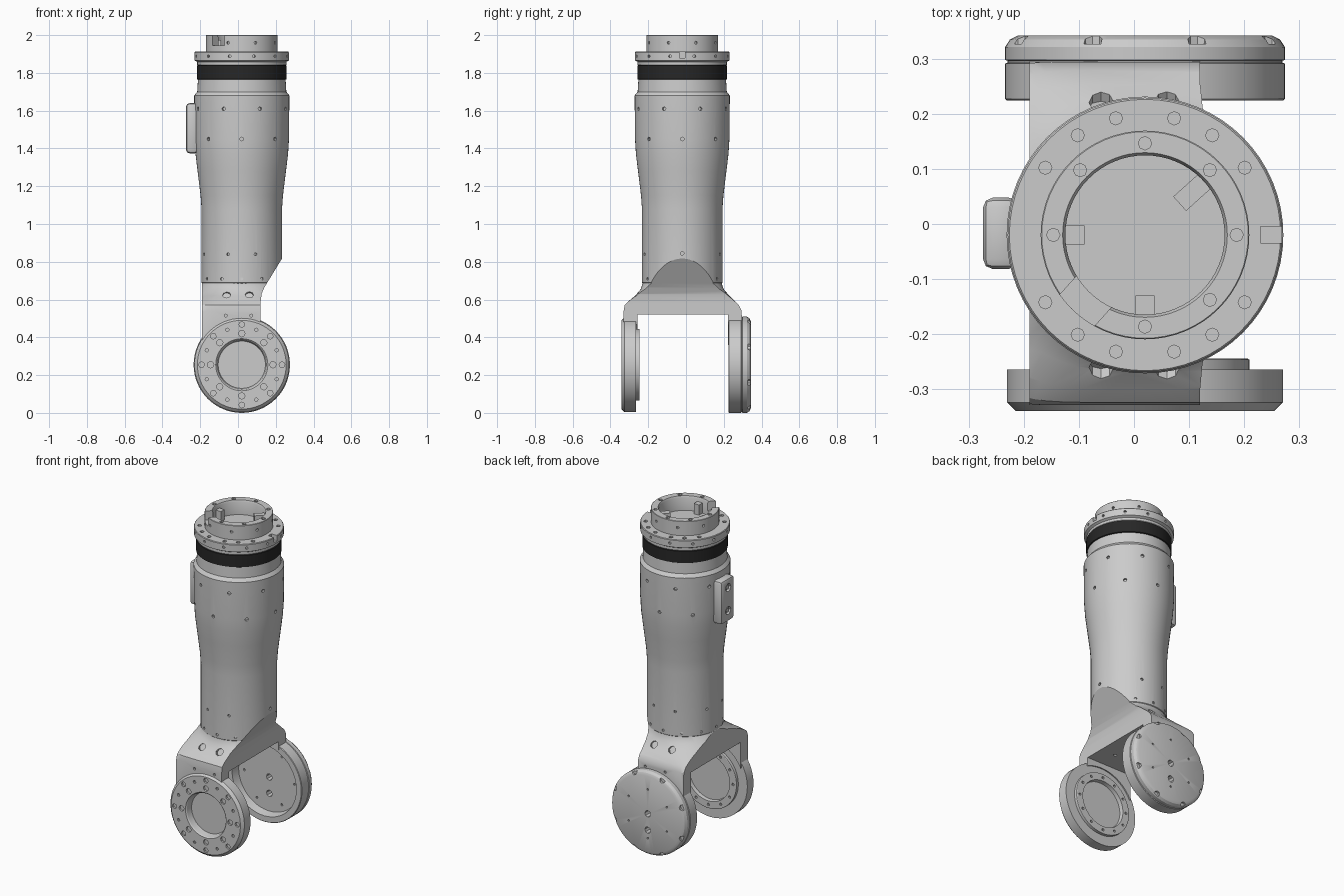
import bpy, bmesh
from math import sin, cos, pi, radians
from mathutils import Vector, Matrix

if "Cube" in bpy.data.objects:
    bpy.data.objects.remove(bpy.data.objects["Cube"])

CX, CY, CZ = 0.02, -0.02, 0.255   # body axis (x, y) and height of the fork hub axis


def make(name, bm):
    bmesh.ops.remove_doubles(bm, verts=bm.verts, dist=1e-5)
    bmesh.ops.recalc_face_normals(bm, faces=bm.faces)
    me = bpy.data.meshes.new(name)
    bm.to_mesh(me)
    bm.free()
    ob = bpy.data.objects.new(name, me)
    bpy.context.collection.objects.link(ob)
    return ob


def skin(name, rings, closed=False):
    """Bridge equal-length point rings; cap the ends unless the ring stack is closed."""
    bm = bmesh.new()
    vs = [[bm.verts.new(p) for p in r] for r in rings]
    n = len(vs[0])
    pairs = list(zip(vs, vs[1:])) + ([(vs[-1], vs[0])] if closed else [])
    for a, b in pairs:
        for i in range(n):
            j = (i + 1) % n
            bm.faces.new((a[i], a[j], b[j], b[i]))
    if not closed:
        bm.faces.new(vs[0])
        bm.faces.new(vs[-1])
    return make(name, bm)


def lathe(name, prof, axis='Z', closed=False, n=64):
    ang = [2 * pi * i / n for i in range(n)]
    if axis == 'Z':
        rings = [[(CX + r * cos(t), CY + r * sin(t), h) for t in ang] for r, h in prof]
    else:
        rings = [[(CX + r * cos(t), h, CZ + r * sin(t)) for t in ang] for r, h in prof]
    return skin(name, rings, closed)


def prism(name, pts, y0, y1):
    return skin(name, [[(x, y, z) for x, z in pts] for y in (y0, y1)])


def box(name, size, loc, turn=0):
    bm = bmesh.new()
    m = Matrix.Translation(loc) @ Matrix.Rotation(turn, 4, 'Z') @ Matrix.Diagonal((*size, 1))
    bmesh.ops.create_cube(bm, size=1, matrix=m)
    return make(name, bm)


def pins(holes, depth=0.03):
    """One cutter mesh holding many short cylinders: (position, direction, radius)."""
    bm = bmesh.new()
    for p, d, r in holes:
        q = Vector(d).to_track_quat('Z', 'Y').to_matrix().to_4x4()
        bmesh.ops.create_cone(bm, cap_ends=True, segments=8, radius1=r, radius2=r,
                              depth=depth, matrix=Matrix.Translation(p) @ q)
    return make("cutter", bm)


def cut(ob, *cutters):
    bpy.context.view_layer.objects.active = ob
    for c in cutters:
        c.hide_render = True
        m = ob.modifiers.new("cut", 'BOOLEAN')
        m.operation, m.solver, m.object = 'DIFFERENCE', 'EXACT', c
        bpy.ops.object.modifier_apply(modifier=m.name)
        bpy.data.objects.remove(c)


def radial(r, z, angles, size=0.01):
    return [((CX + r * cos(radians(a)), CY + r * sin(radians(a)), z),
             (cos(radians(a)), sin(radians(a)), 0), size) for a in angles]


def axial(r, z, angles, size=0.012):
    return [((CX + r * cos(radians(a)), CY + r * sin(radians(a)), z), (0, 0, 1), size)
            for a in angles]


def hub(r, y, angles, size=0.012):
    return [((CX + r * cos(radians(a)), y, CZ + r * sin(radians(a))), (0, 1, 0), size)
            for a in angles]


def every(step, start=0):
    return [start + step * i for i in range(int(360 / step))]


# relief that removes the +x side below the body
def relief():
    return prism("cutter", [(0.25, 0.845), (0.14, 0.665), (0.125, 0.63), (0.12, 0.59),
                            (0.12, 0.2), (0.5, 0.2), (0.5, 0.845)], -0.6, 0.6)


# main sleeve
sleeve = lathe("arm_sleeve", [(0.208, 0.685), (0.213, 0.69), (0.213, 1.08), (0.218, 1.15),
                              (0.234, 1.28), (0.245, 1.37), (0.25, 1.45), (0.252, 1.68),
                              (0.242, 1.693), (0.236, 1.70), (0.232, 1.765)])
cut(sleeve, relief(), pins(radial(0.252, 1.61, every(45, 22.5)) + radial(0.25, 1.45, every(45))
    + radial(0.213, 0.71, [30 * i for i in range(2, 11)], 0.008)
    + radial(0.213, 0.84, [70, 110, 160, 200, 250, 290], 0.008) + radial(0.213, 0.845, [0])))

# dark band and upper collar
band = lathe("dark_band", [(0.23, 1.763), (0.238, 1.767), (0.238, 1.838), (0.23, 1.842)])
mat = bpy.data.materials.new("dark_rubber")
mat.diffuse_color = (0.02, 0.02, 0.02, 1)
mat.use_nodes = True
mat.node_tree.nodes["Principled BSDF"].inputs["Base Color"].default_value = mat.diffuse_color
band.data.materials.append(mat)

collar = lathe("top_flange", [(0.23, 1.838), (0.236, 1.843), (0.236, 1.858), (0.25, 1.866),
                              (0.25, 1.908), (0.247, 1.912)])
pair = [34, 56, 76, 104, 124, 146]
cut(collar, box("cutter", (0.05, 0.03, 0.06), (0.255, CY, 1.91)),
    pins(axial(0.219, 1.912, pair + [-a for a in pair])
         + radial(0.25, 1.888, every(30, 15), 0.008)))

# top coupling ring with a notch and inner lugs
ring = lathe("coupling_ring", [(0.145, 1.90), (0.19, 1.90), (0.19, 1.998), (0.188, 2.0),
                               (0.15, 2.0), (0.145, 1.99)], closed=True)
a = radians(228)
cut(ring, box("cutter", (0.09, 0.085, 0.12), (CX + 0.175 * cos(a), CY + 0.175 * sin(a), 2.005), a),
    pins(axial(0.167, 2.0, [i for i in every(45) if i != 225])
         + radial(0.19, 1.96, every(45, 22.5)[:4] + every(45, 22.5)[5:], 0.008)))
for ang, reach in ((180, 0.11), (42, 0.085), (270, 0.11)):
    t = radians(ang)
    r = (reach + 0.155) / 2
    box("ring_lug", (0.155 - reach, 0.035, 0.07), (CX + r * cos(t), CY + r * sin(t), 1.94), t)

# fork: loft from the round body to a wide block, then cut to shape
sections = [(0.72, -0.185, 0.225, -0.225, 0.185, 2), (0.69, -0.188, 0.228, -0.228, 0.188, 2),
            (0.655, -0.21, 0.25, -0.24, 0.20, 2.2), (0.62, -0.25, 0.29, -0.27, 0.23, 2.8),
            (0.595, -0.27, 0.31, -0.30, 0.255, 4), (0.57, -0.27, 0.31, -0.325, 0.28, 6),
            (0.54, -0.27, 0.31, -0.33, 0.295, 9), (0.36, -0.27, 0.31, -0.33, 0.297, 12)]


def sup(c, e):
    return (1 if c >= 0 else -1) * abs(c) ** (2 / e)


rings = []
for z, x0, x1, y0, y1, e in sections:
    rings.append([((x0 + x1) / 2 + (x1 - x0) / 2 * sup(cos(2 * pi * (i + .5) / 64), e),
                   (y0 + y1) / 2 + (y1 - y0) / 2 * sup(sin(2 * pi * (i + .5) / 64), e), z)
                  for i in range(64)])
fork = skin("fork", rings)
screws = [((x, y, 0.625), (0, s, 0.6), 0.022) for x in (-0.06, 0.06)
          for y, s in ((-0.265, -1), (0.225, 1))]
small = [((x, y, 0.515), (0, 1, 0), 0.008) for x in (-0.065, 0.07) for y in (-0.33, 0.295)]
under = [((CX + 0.12 * cos(t), CY + 0.12 * sin(t), 0.52), (0, 0, 1), 0.01)
         for t in (pi / 2, 5 * pi / 6, 7 * pi / 6, 3 * pi / 2)]
cut(fork, relief(), box("cutter", (0.3, 1, 0.8), (-0.34, 0, 0.5)),
    box("cutter", (1, 0.48, 0.4), (0, -0.0175, 0.32)),
    lathe("cutter", [(0.235, -0.5), (0.235, 0.5)], 'Y'),
    pins(screws + small + under))

# front hub: bolted face with a central recess and a raised inner ring
front = lathe("front_hub", [(0.001, -0.30), (0.125, -0.30), (0.132, -0.335), (0.138, -0.341),
                            (0.235, -0.341), (0.251, -0.325), (0.251, -0.265), (0.19, -0.265),
                            (0.19, -0.247), (0.187, -0.245), (0.145, -0.245), (0.142, -0.268),
                            (0.001, -0.268)], 'Y')
cut(front, pins(hub(0.165, -0.341, every(45), 0.017) + hub(0.213, -0.341, every(45), 0.015)
                + hub(0.2, -0.341, every(45, 22.5), 0.009)
                + hub(0.167, -0.245, every(30), 0.008), 0.024))

# back hub: chamfered cover, dished on the inside, with two through holes
back = lathe("back_hub", [(0.001, 0.343), (0.232, 0.343), (0.246, 0.336), (0.255, 0.322),
                          (0.255, 0.299), (0.25, 0.297), (0.25, 0.294), (0.255, 0.292),
                          (0.255, 0.228), (0.252, 0.225), (0.218, 0.225), (0.208, 0.275),
                          (0.001, 0.275)], 'Y')
through = [((CX, 0.31, CZ - d), (0, 1, 0), 0.02) for d in (0, 0.1)]
cut(back, pins(through, 0.3),
    pins(hub(0.25, 0.343, every(45, 22.5), 0.018) + hub(0.15, 0.343, every(60, 30), 0.006)
         + hub(0.17, 0.275, every(60), 0.007), 0.03))

# side connector plate on the -x face
plate = box("side_plate", (0.065, 0.13, 0.265), (-0.2425, -0.017, 1.507))
bev = plate.modifiers.new("bevel", 'BEVEL')
bev.width, bev.segments = 0.018, 2
bpy.context.view_layer.objects.active = plate
bpy.ops.object.modifier_apply(modifier="bevel")
cut(plate, pins([((-0.275, -0.017, z), (1, 0, 0), 0.025) for z in (1.445, 1.585)]))
for z in (1.445, 1.585):
    bolt = pins([((-0.262, -0.017, z), (1, 0, 0), 0.013)], 0.016)
    bolt.name = "plate_bolt"

# smooth round faces, keep edges crisp
for ob in bpy.context.scene.objects:
    ob.select_set(True)
bpy.ops.object.shade_smooth_by_angle(angle=radians(28))
